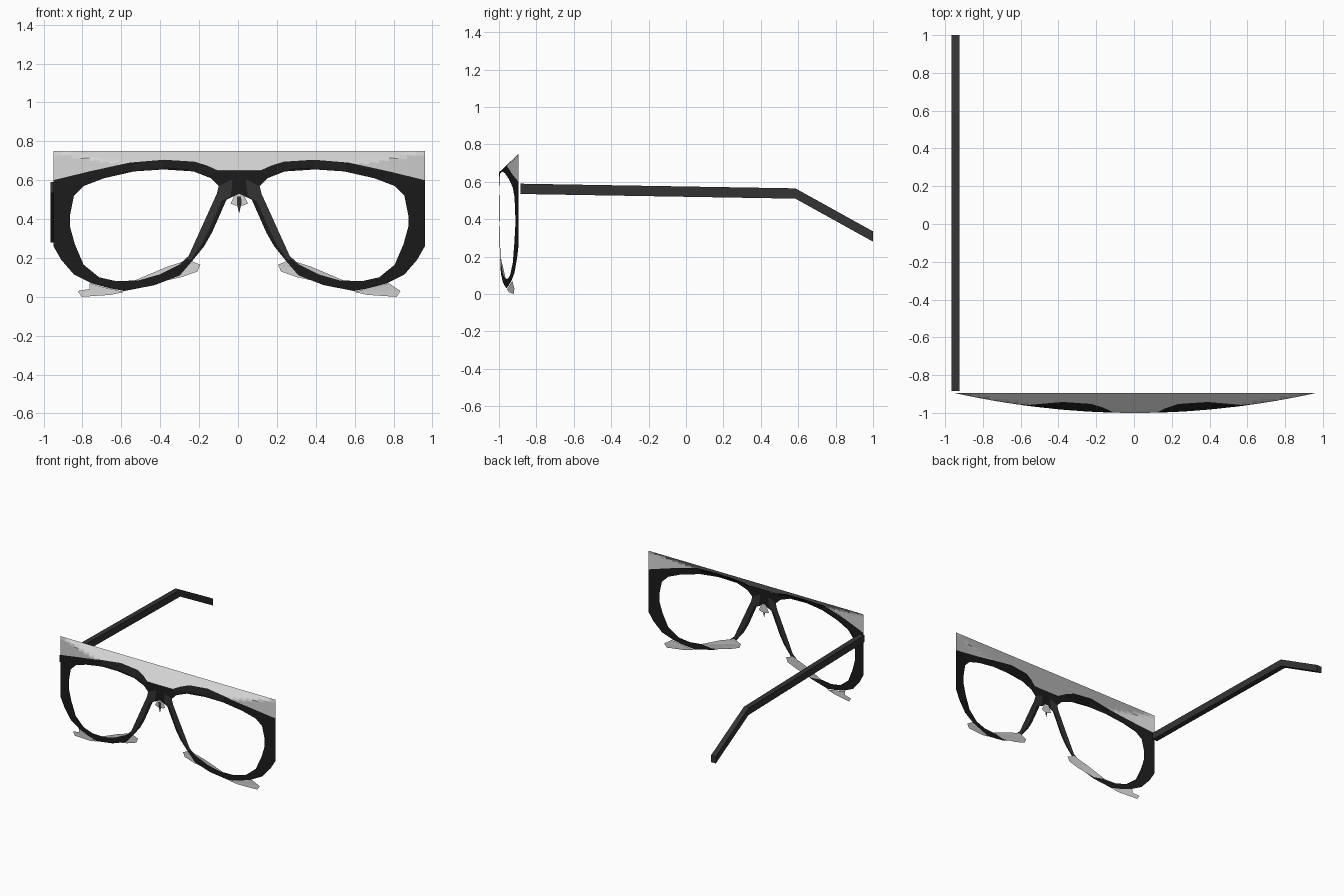
import bpy, bmesh, math
from mathutils import Vector

cube = bpy.data.objects.get("Cube")
if cube:
    bpy.data.objects.remove(cube)


def material(name, value):
    m = bpy.data.materials.new(name)
    m.use_nodes = True
    col = (value, value, value, 1)
    m.diffuse_color = col
    m.node_tree.nodes["Principled BSDF"].inputs["Base Color"].default_value = col
    return m


BLACK = material("frame black", 0.011)
CHARCOAL = material("charcoal", 0.034)
PALE = material("pale grey", 0.66)

CENTRE = 0.006   # middle of the bridge
TOP = 0.75       # straight upper edge of the visor


def on_sheet(u, z, lift=0.0):
    """Point on the bowed front, which leans back above the brow."""
    bow = -1 + 0.105 * (u / 0.955) ** 2
    lean = -1 + 1.05 * (z - 0.65)
    return Vector((u + CENTRE, max(bow, lean) + lift, z))


def finish(bm, name, mats):
    bmesh.ops.remove_doubles(bm, verts=bm.verts, dist=0.0005)
    bm.normal_update()
    bmesh.ops.reverse_faces(bm, faces=[f for f in bm.faces if f.normal.y > 0])
    me = bpy.data.meshes.new(name)
    bm.to_mesh(me)
    bm.free()
    for m in mats:
        me.materials.append(m)
    ob = bpy.data.objects.new(name, me)
    bpy.context.collection.objects.link(ob)
    return ob


def grid(bm, rows):
    """Quads between rows of points."""
    rows = [[bm.verts.new(p) for p in r] for r in rows]
    return [[bm.faces.new((a[i], a[i + 1], b[i + 1], b[i]))
             for i in range(len(a) - 1)] for a, b in zip(rows, rows[1:])]


def plate(name, outline, mat, lift):
    bm = bmesh.new()
    bm.faces.new([bm.verts.new(on_sheet(u, z, lift)) for u, z in outline])
    bmesh.ops.triangulate(bm, faces=bm.faces[:])
    return finish(bm, name, [mat])


# Half outlines: distance from the bridge, height
BROW = [(0, .65), (.11, .65), (.165, .675), (.23, .695), (.385, .705),
        (.565, .69), (.77, .645), (.955, .60)]
RIM = BROW[::-1] + [(0, .53), (.065, .50), (.10, .42), (.14, .33), (.18, .26),
       (.245, .18), (.305, .11), (.435, .06), (.59, .03), (.67, .045),
       (.76, .07), (.85, .115), (.915, .19), (.955, .26)]
LENS = [(.87, .42), (.85, .52), (.80, .57), (.695, .61), (.54, .645),
        (.39, .655), (.235, .645), (.145, .61), (.105, .57), (.115, .53),
        (.26, .21), (.31, .165), (.41, .115), (.515, .085), (.63, .08),
        (.72, .10), (.80, .165), (.845, .27), (.87, .36)]
EYE = Vector((.5, .38))


def cast(loop, ang):
    """Where a ray from the lens middle meets a loop."""
    d = Vector((math.cos(ang), math.sin(ang)))
    best = 0
    for p, q in zip(loop, loop[1:] + loop[:1]):
        p, e = Vector(p) - EYE, Vector(q) - Vector(p)
        den = d.cross(e)
        if abs(den) > 1e-9:
            t, s = p.cross(e) / den, p.cross(d) / den
            if t > 0 and -1e-4 <= s <= 1.0001:
                best = max(best, t)
    return EYE + d * best


angles = {round(math.atan2(z - EYE.y, u - EYE.x), 4) for u, z in RIM + LENS}
angles = sorted(angles)
angles.append(angles[0])

# Frame front: a ring round each lens, with lighter nose sides
BANDS = 6
bm = bmesh.new()
for side in (-1, 1):
    rows = []
    for k in range(BANDS + 1):
        pts = [cast(LENS, a).lerp(cast(RIM, a), k / BANDS) for a in angles]
        rows.append([on_sheet(side * p.x, p.y) for p in pts])
    for k, row in enumerate(grid(bm, rows)):
        for f in row:
            c = f.calc_center_median()
            nose = abs(c.x - CENTRE) < 0.29 and 0.18 < c.z < 0.58
            f.material_index = int(nose and k < BANDS * 0.6)
finish(bm, "frame_front", [BLACK, CHARCOAL])

# Visor: sheet from the brow up to the straight top edge
bm = bmesh.new()
for side in (-1, 1):
    line = []
    for (u0, z0), (u1, z1) in zip(BROW, BROW[1:]):
        line += [(u0 + (u1 - u0) * i / 4, z0 + (z1 - z0) * i / 4) for i in range(4)]
    line.append(BROW[-1])
    grid(bm, [[on_sheet(side * u, z + (TOP - z) * k / 6) for u, z in line]
              for k in range(7)])
finish(bm, "visor", [PALE])

# Pale slivers under each lens
OUTER = [(.83, .03), (.77, .04), (.77, .07), (.70, .05), (.59, .025),
         (.66, .01), (.81, 0)]
INNER = [(.535, .085), (.37, .155), (.26, .19), (.20, .165), (.215, .13),
         (.30, .10), (.44, .07)]
for side, word in ((-1, "right"), (1, "left")):
    for label, shape in (("outer", OUTER), ("inner", INNER)):
        plate(f"{word}_{label}_sliver", [(side * u, z) for u, z in shape], PALE, 0.003)

# Small pale arch and dark drop below the bridge
arch = [(.02, .47), (.045, .48), (.03, .51), (.015, .535)]
plate("bridge_arch", arch + [(-u, z) for u, z in arch[::-1]], PALE, 0.003)
drop = [(.012, .48), (.01, .515)]
plate("bridge_drop", [(0, .43)] + drop + [(-u, z) for u, z in drop[::-1]], CHARCOAL, 0)

# Single temple arm on the right, bent down at the ear
bm = bmesh.new()
path = [(-.885, .535), (.585, .51), (1, .28)]
profile = path + [(y, z + .055) for y, z in path[::-1]]
face = bm.faces.new([bm.verts.new((-.965, y, z)) for y, z in profile])
ext = bmesh.ops.extrude_face_region(bm, geom=[face])["geom"]
bmesh.ops.translate(bm, vec=(.042, 0, 0),
                    verts=[v for v in ext if isinstance(v, bmesh.types.BMVert)])
arm = finish(bm, "right_temple_arm", [CHARCOAL])
bm = bmesh.new()
bm.from_mesh(arm.data)
bmesh.ops.recalc_face_normals(bm, faces=bm.faces)
bm.to_mesh(arm.data)
bm.free()
